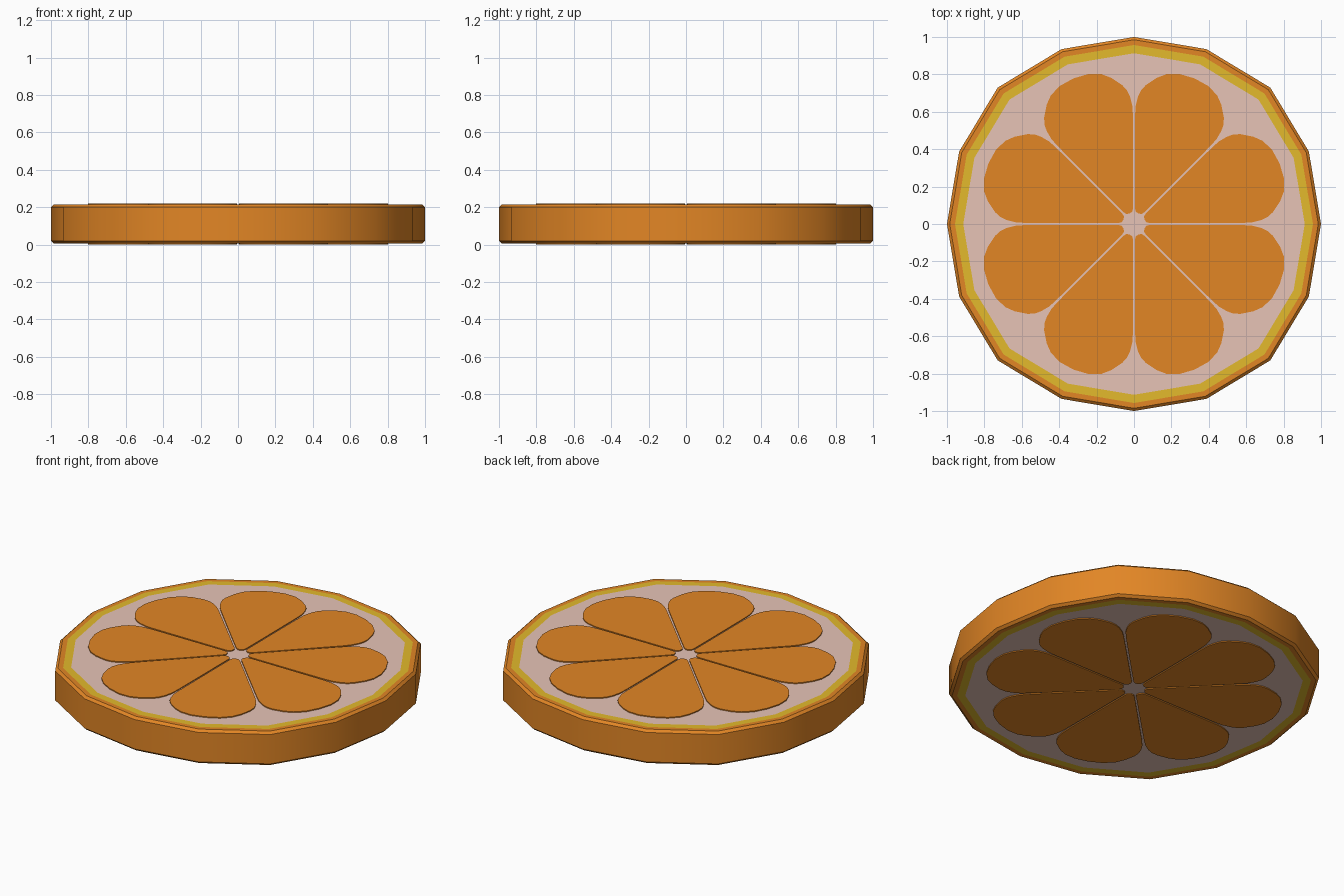
import bpy, bmesh, math

if "Cube" in bpy.data.objects:
    bpy.data.objects.remove(bpy.data.objects["Cube"])

H = 0.22      # full thickness
INSET = 0.006 # how far the flesh stands proud of the rind


def material(name, rgb):
    m = bpy.data.materials.new(name)
    m.diffuse_color = (*rgb, 1)
    m.use_nodes = True
    m.node_tree.nodes["Principled BSDF"].inputs["Base Color"].default_value = m.diffuse_color
    return m


orange = material("orange", (0.76, 0.238, 0.0185))
yellow = material("yellow", (0.77, 0.49, 0.025))
pith = material("pale_pith", (0.80, 0.55, 0.47))


def finish(bm, name, mats):
    bmesh.ops.recalc_face_normals(bm, faces=bm.faces)
    me = bpy.data.meshes.new(name)
    bm.to_mesh(me)
    bm.free()
    for m in mats:
        me.materials.append(m)
    ob = bpy.data.objects.new(name, me)
    bpy.context.collection.objects.link(ob)
    bpy.ops.object.select_all(action='DESELECT')
    ob.select_set(True)
    bpy.context.view_layer.objects.active = ob
    bpy.ops.object.shade_smooth_by_angle(angle=math.radians(35))
    return ob


# Slice body: sixteen-sided disc with rind, yellow ring and pith face
radii = [1.0, 1.012, 1.031, 1.012]
lo, hi = INSET, H - INSET
profile = [(0.913, lo), (0.957, lo), (0.985, lo), (1.0, lo + 0.014),
           (1.0, hi - 0.014), (0.985, hi), (0.957, hi), (0.913, hi)]
strip_mats = [1, 0, 0, 0, 0, 0, 1]
bm = bmesh.new()
rings = []
for s, z in profile:
    ring = []
    for i in range(16):
        a, r = math.tau * i / 16, radii[i % 4] * s
        ring.append(bm.verts.new((r * math.cos(a), r * math.sin(a), z)))
    rings.append(ring)
for k, mi in enumerate(strip_mats):
    for i in range(16):
        j = (i + 1) % 16
        f = bm.faces.new((rings[k][i], rings[k][j], rings[k + 1][j], rings[k + 1][i]))
        f.material_index = mi
for ring in (rings[0], rings[-1]):
    bm.faces.new(ring).material_index = 2
finish(bm, "rind_and_pith", [orange, yellow, pith])

# Flesh segments: half outline mirrored, then repeated around the centre
half = [(0.080, 0.028), (0.30, 0.119), (0.539, 0.217), (0.588, 0.234),
        (0.636, 0.241), (0.674, 0.239), (0.710, 0.226), (0.767, 0.188),
        (0.806, 0.147), (0.834, 0.083)]
outline = ([(0.060, 0)] + [(0.066, -0.018)] + [(u, -v) for u, v in half]
           + [(0.843, 0)] + half[::-1] + [(0.066, 0.018)])
for n in range(8):
    a = math.radians(22.5 + 45 * n)
    c, s = math.cos(a), math.sin(a)
    bm = bmesh.new()
    loops = [[bm.verts.new((u * c - v * s, u * s + v * c, z)) for u, v in outline]
             for z in (0, H)]
    for i in range(len(outline)):
        j = (i + 1) % len(outline)
        bm.faces.new((loops[0][i], loops[0][j], loops[1][j], loops[1][i]))
    for lp in loops:
        bm.faces.new(lp)
    finish(bm, f"flesh_segment_{n + 1}", [orange])
